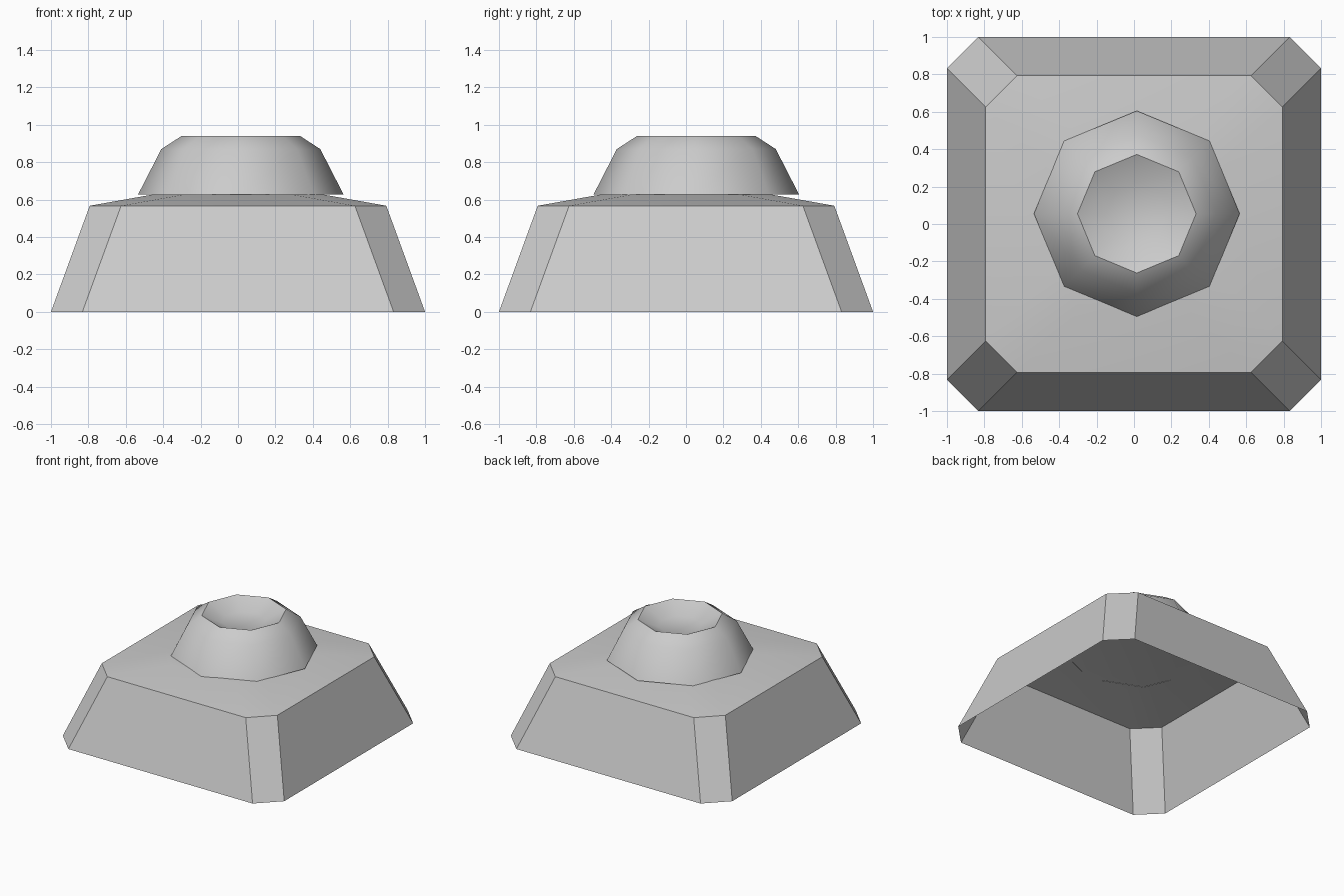
import bpy, bmesh, math

if "Cube" in bpy.data.objects:
    bpy.data.objects.remove(bpy.data.objects["Cube"])


def loft(name, rings, angle):
    """Skin a stack of rings, cap the last one, leave the first open."""
    bm = bmesh.new()
    loops = [[bm.verts.new(p) for p in ring] for ring in rings]
    for a, b in zip(loops, loops[1:]):
        n = len(a)
        for i in range(n):
            j = (i + 1) % n
            bm.faces.new((a[i], a[j], b[j], b[i]))
    bm.faces.new(loops[-1])
    mesh = bpy.data.meshes.new(name)
    bm.to_mesh(mesh)
    bm.free()
    ob = bpy.data.objects.new(name, mesh)
    bpy.context.collection.objects.link(ob)
    bpy.ops.object.select_all(action='DESELECT')
    ob.select_set(True)
    bpy.context.view_layer.objects.active = ob
    bpy.ops.object.shade_smooth_by_angle(angle=math.radians(angle))
    return ob


def chamfered_square(h, z, c=0.168):
    k = h - c
    return [(h, -k, z), (h, k, z), (k, h, z), (-k, h, z),
            (-h, k, z), (-h, -k, z), (-k, -h, z), (k, -h, z)]


def octagon(r, z, cx=0.015, cy=0.055):
    return [(cx + r * math.cos(i * math.pi / 4),
             cy + r * math.sin(i * math.pi / 4), z) for i in range(8)]


# Tapered hollow base, open underneath, with a slightly raised top
loft("base", [chamfered_square(h, z) for h, z in
              ((1.0, 0), (0.793, 0.567), (0.45, 0.628))], 30)

# Off-centre eight-sided knob with a dished top, open underneath
loft("knob", [octagon(r, z) for r, z in
              ((0.55, 0.626), (0.425, 0.87), (0.317, 0.94), (0.166, 0.868))], 45)
